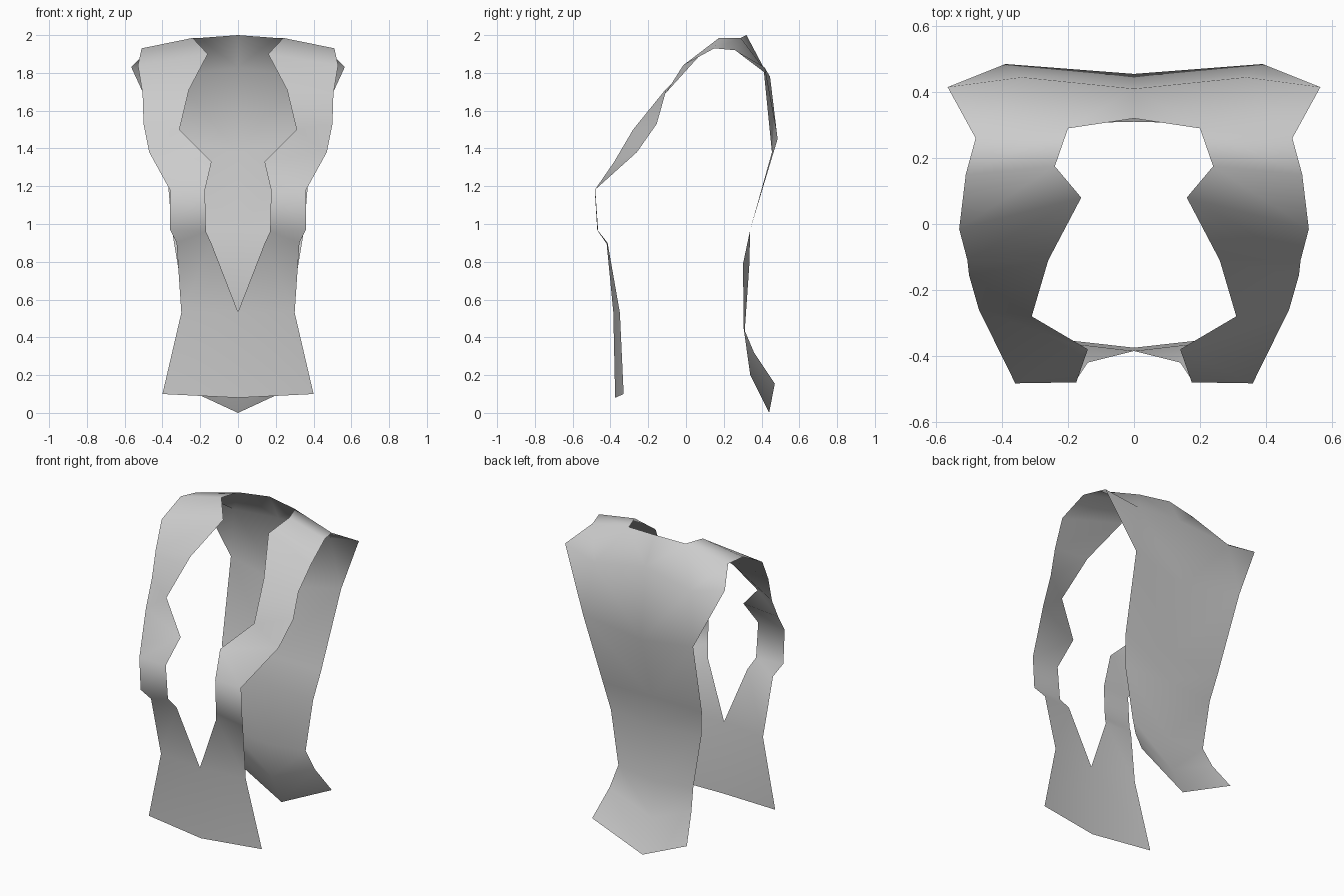
import bpy, bmesh

cube = bpy.data.objects.get("Cube")
if cube:
    bpy.data.objects.remove(cube, do_unlink=True)

# Single cloth colour
cloth = bpy.data.materials.new("grey_cloth")
cloth.use_nodes = True
grey = (0.6, 0.6, 0.6, 1)
cloth.diffuse_color = grey
cloth.node_tree.nodes["Principled BSDF"].inputs["Base Color"].default_value = grey

# Half ribbon: rows of points from outer edge to inner edge or centre line
front = [
    [(.40, -.33, .10), (0, -.375, .08)],        # front hem
    [(.30, -.35, .53), (0, -.385, .535)],       # bottom of the neck opening
    [(.325, -.415, .90), (.14, -.42, .895)],
    [(.36, -.47, .97), (.17, -.465, .96)],      # chest
    [(.36, -.483, 1.18), (.175, -.48, 1.18)],
    [(.47, -.26, 1.38), (.14, -.38, 1.33)],
    [(.50, -.155, 1.53), (.31, -.28, 1.50)],    # shoulder strap
    [(.505, -.11, 1.69), (.26, -.11, 1.71)],
    [(.53, -.015, 1.84), (.16, .08, 1.90)],
    [(.51, .15, 1.93), (.24, .175, 1.985)],
]
back = [
    [(.48, .26, 1.92), (.20, .29, 1.985), (0, .32, 2.0)],   # nape
    [(.565, .415, 1.83), (.34, .445, 1.78), (0, .41, 1.83)],
    [(.39, .485, 1.45), (0, .455, 1.38)],                   # shoulder blades
    [(.35, .34, .97), (0, .34, .97)],
    [(.32, .302, .79), (0, .335, .78)],                     # waist
    [(.265, .305, .45), (0, .31, .42)],
    [(.29, .36, .32), (0, .34, .20)],
    [(.335, .47, .155), (0, .44, 0)],                       # back hem
]

bm = bmesh.new()
rows = [[bm.verts.new(p) for p in row] for row in front + back]
for a, b in zip(rows, rows[1:]):
    if len(a) == 3 and len(b) == 2:             # wide row narrows to two points
        bm.faces.new((a[0], b[0], a[1]))
        bm.faces.new((a[1], b[0], b[1], a[2]))
    else:
        for i in range(min(len(a), len(b)) - 1):
            bm.faces.new((a[i], b[i], b[i + 1], a[i + 1]))
for f in bm.faces:
    f.smooth = True

mesh = bpy.data.meshes.new("vest_shell")
bm.to_mesh(mesh)
bm.free()
mesh.materials.append(cloth)
vest = bpy.data.objects.new("vest_shell", mesh)
bpy.context.collection.objects.link(vest)

# Mirror to the other side, welding the centre line
mirror = vest.modifiers.new("mirror", 'MIRROR')
mirror.use_clip = True
mirror.merge_threshold = 0.001
